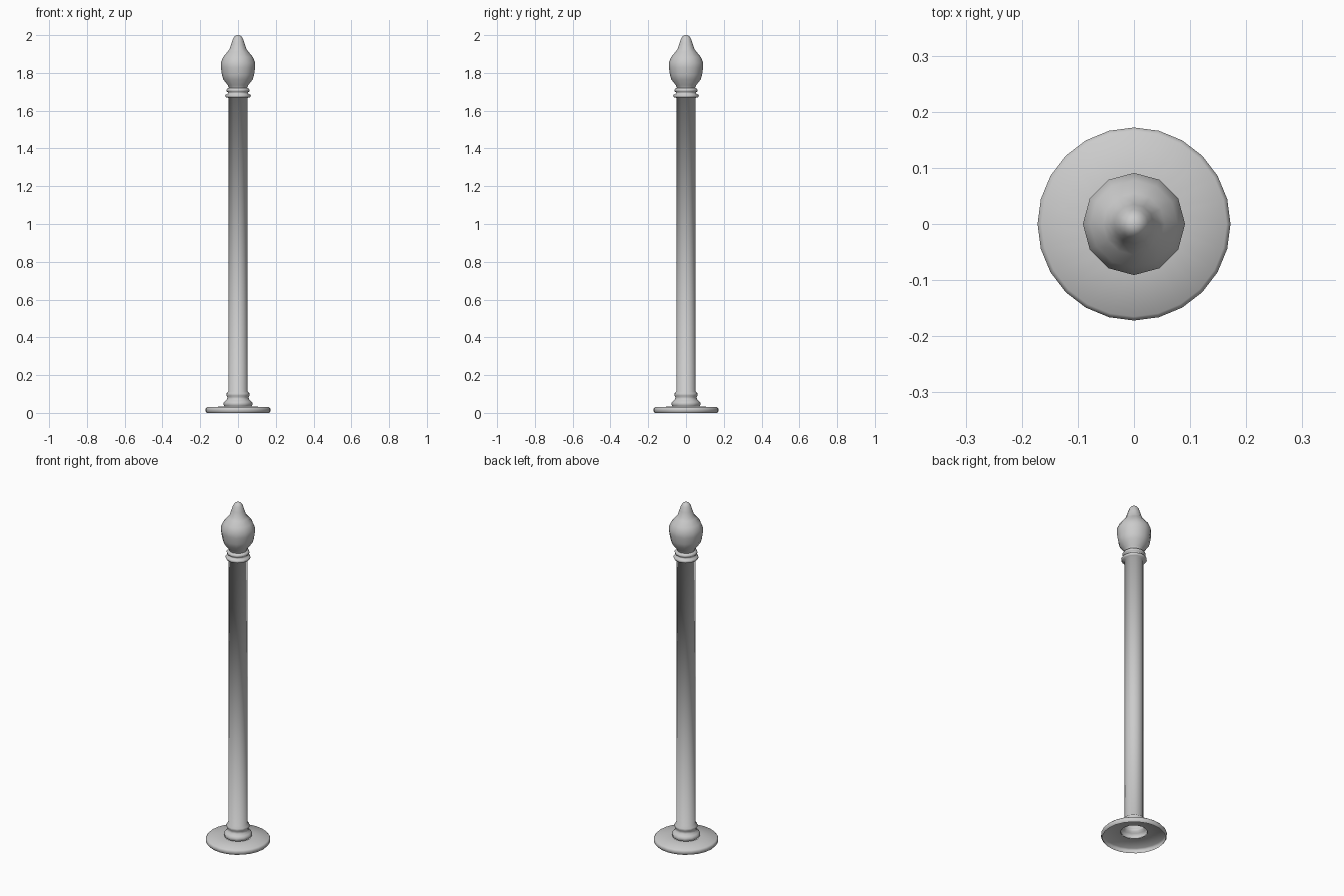
import bpy, math

cube = bpy.data.objects.get("Cube")
if cube:
    bpy.data.objects.remove(cube, do_unlink=True)

metal = bpy.data.materials.new("grey metal")
metal.use_nodes = True
grey = (0.6, 0.6, 0.6, 1)
metal.diffuse_color = grey
metal.node_tree.nodes["Principled BSDF"].inputs["Base Color"].default_value = grey


def lathe(name, profile, sides, cap_top=False):
    """Turn a (radius, height) profile, listed bottom to top, around z."""
    verts, faces = [], []
    for r, z in profile:
        for i in range(sides):
            a = 2 * math.pi * i / sides
            verts.append((r * math.cos(a), r * math.sin(a), z))
    for k in range(len(profile) - 1):
        for i in range(sides):
            j = (i + 1) % sides
            a, b = k * sides, (k + 1) * sides
            faces.append((a + i, a + j, b + j, b + i))
    if cap_top:
        faces.append(tuple(range(len(verts) - sides, len(verts))))
    mesh = bpy.data.meshes.new(name)
    mesh.from_pydata(verts, [], faces)
    mesh.materials.append(metal)
    mesh.shade_smooth()
    obj = bpy.data.objects.new(name, mesh)
    bpy.context.collection.objects.link(obj)
    return obj


# Round foot plate, open underneath
lathe("base_plate", [(0.165, 0), (0.172, 0.008), (0.172, 0.022),
                     (0.165, 0.03), (0.07, 0.034)], 24)

# Stepped foot, shaft and collar rings as one turned piece
lathe("post", [(0.07, 0.034), (0.076, 0.042), (0.076, 0.054), (0.068, 0.063),
               (0.058, 0.072), (0.056, 0.084), (0.062, 0.092), (0.062, 0.104),
               (0.05, 0.114), (0.05, 1.668),
               (0.064, 1.67), (0.068, 1.678), (0.064, 1.686), (0.054, 1.69),
               (0.054, 1.698), (0.06, 1.702), (0.062, 1.709), (0.058, 1.716),
               (0.048, 1.72)], 12)

# Bud-shaped finial
lathe("finial", [(0.048, 1.72), (0.054, 1.735), (0.078, 1.765), (0.085, 1.79),
                 (0.091, 1.83), (0.091, 1.855), (0.078, 1.885), (0.055, 1.912),
                 (0.044, 1.927), (0.035, 1.955), (0.026, 1.982),
                 (0.018, 1.994), (0.008, 2.0)], 12, cap_top=True)
